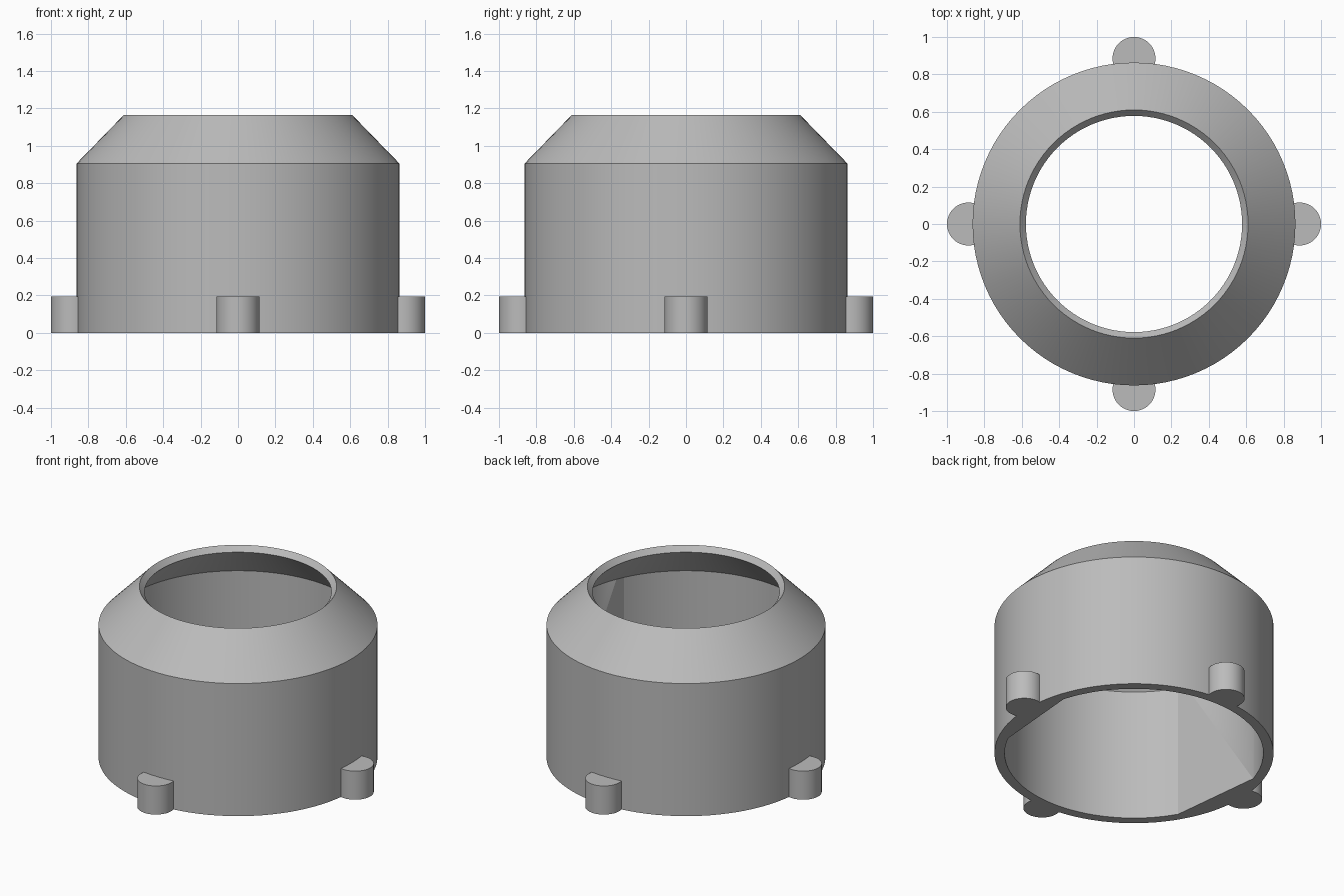
import bpy
import bmesh
import math
from mathutils import Matrix, Vector

cube = bpy.data.objects.get("Cube")
if cube:
    bpy.data.objects.remove(cube, do_unlink=True)

SEGMENTS = 96
WALL_RADIUS = 0.863
BORE_RADIUS = 0.80

grey = bpy.data.materials.new("plain_grey")
grey.use_nodes = True
grey.diffuse_color = (0.5, 0.5, 0.5, 1)
grey.node_tree.nodes["Principled BSDF"].inputs["Base Color"].default_value = (0.5, 0.5, 0.5, 1)


def finish(bm, name):
    """Turn a bmesh into a smooth-shaded grey object."""
    bmesh.ops.recalc_face_normals(bm, faces=bm.faces)
    mesh = bpy.data.meshes.new(name)
    bm.to_mesh(mesh)
    bm.free()
    mesh.materials.append(grey)
    obj = bpy.data.objects.new(name, mesh)
    bpy.context.collection.objects.link(obj)
    bpy.ops.object.select_all(action="DESELECT")
    obj.select_set(True)
    bpy.context.view_layer.objects.active = obj
    bpy.ops.object.shade_smooth_by_angle(angle=math.radians(15))
    return obj


def flatten_bore(bm, start, end, anchor):
    """Gather the lower bore edge between two angles, leaving a flat wall panel."""
    for v in bm.verts:
        if v.co.z < 0.001 and v.co.xy.length < BORE_RADIUS + 0.01:
            angle = math.degrees(math.atan2(v.co.y, v.co.x))
            if 0.1 < (angle - start) % 360 < end - start:
                a = math.radians(anchor)
                v.co = (BORE_RADIUS * math.cos(a), BORE_RADIUS * math.sin(a), 0)


# Hollow collar: straight wall, conical shoulder, chamfered mouth
profile = [
    (BORE_RADIUS, 0), (WALL_RADIUS, 0), (WALL_RADIUS, 0.905),
    (0.61, 1.165), (0.578, 1.13), (BORE_RADIUS, 0.9),
]
bm = bmesh.new()
ring = [bm.verts.new((r, 0, z)) for r, z in profile]
edges = [bm.edges.new((ring[i - 1], ring[i])) for i in range(len(ring))]
bmesh.ops.spin(bm, geom=ring + edges, cent=(0, 0, 0), axis=(0, 0, 1),
               angle=math.tau, steps=SEGMENTS, use_duplicate=False)
bmesh.ops.remove_doubles(bm, verts=bm.verts, dist=0.0005)

# Flat panels inside the bore
flatten_bore(bm, -26.25, 17, 17)
flatten_bore(bm, 163, 210, 163)
bmesh.ops.remove_doubles(bm, verts=bm.verts, dist=0.0005)
finish(bm, "collar")

# Four round locking lugs at the base, trimmed inside the wall
for i, side in enumerate(("left", "back", "right", "front")):
    bm = bmesh.new()
    bmesh.ops.create_cone(bm, cap_ends=True, segments=48, radius1=0.115,
                          radius2=0.115, depth=0.195,
                          matrix=Matrix.Translation((0.885, 0, 0.0975)))
    cut = bmesh.ops.bisect_plane(bm, geom=bm.verts[:] + bm.edges[:] + bm.faces[:],
                                 plane_co=Vector((0.83, 0, 0)),
                                 plane_no=Vector((1, 0, 0)), clear_inner=True)
    rim = [e for e in cut["geom_cut"] if isinstance(e, bmesh.types.BMEdge)]
    bmesh.ops.holes_fill(bm, edges=[e for e in bm.edges if e.is_boundary], sides=0)
    bmesh.ops.rotate(bm, verts=bm.verts, cent=(0, 0, 0),
                     matrix=Matrix.Rotation(i * math.pi / 2, 3, "Z"))
    finish(bm, side + "_lug")
